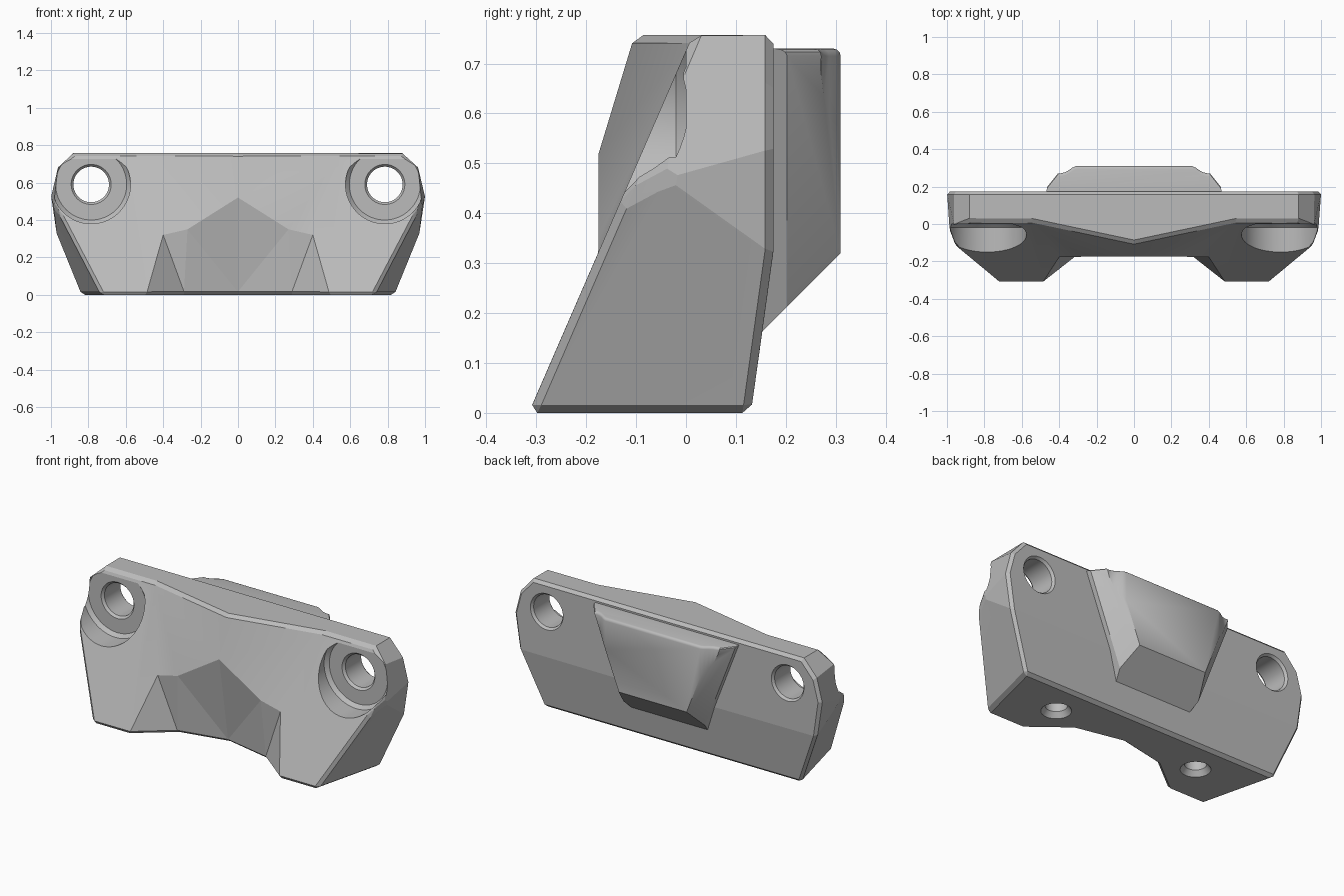
import bpy
import bmesh
from math import sin, cos, tau, radians
from mathutils import Vector

cube = bpy.data.objects.get("Cube")
if cube:
    bpy.data.objects.remove(cube)

grey = bpy.data.materials.new("plain grey")
grey.use_nodes = True
grey.diffuse_color = (0.5, 0.5, 0.5, 1)
grey.node_tree.nodes["Principled BSDF"].inputs["Base Color"].default_value = (0.5, 0.5, 0.5, 1)


def make_object(name, bm):
    bmesh.ops.recalc_face_normals(bm, faces=bm.faces[:])
    mesh = bpy.data.meshes.new(name)
    bm.to_mesh(mesh)
    bm.free()
    mesh.materials.append(grey)
    obj = bpy.data.objects.new(name, mesh)
    bpy.context.collection.objects.link(obj)
    return obj


def activate(obj):
    bpy.ops.object.select_all(action='DESELECT')
    obj.select_set(True)
    bpy.context.view_layer.objects.active = obj


def lathe(name, profile, place, segments=64):
    """Closed solid of revolution; place(u, v, along) maps to model space."""
    bm = bmesh.new()
    rings = [[bm.verts.new(place(r * cos(tau * i / segments), r * sin(tau * i / segments), t))
              for i in range(segments)] for r, t in profile]
    for a, b in zip(rings, rings[1:]):
        for i in range(segments):
            j = (i + 1) % segments
            bm.faces.new((a[i], a[j], b[j], b[i]))
    bm.faces.new(rings[0])
    bm.faces.new(rings[-1])
    return make_object(name, bm)


def cut(target, cutter):
    cutter.hide_render = True
    activate(target)
    mod = target.modifiers.new("cut", 'BOOLEAN')
    mod.operation, mod.solver, mod.object = 'DIFFERENCE', 'EXACT', cutter
    bpy.ops.object.modifier_apply(modifier=mod.name)
    bpy.data.objects.remove(cutter)


# Faceted body: named corners of one half, mirrored across x
TOP = 0.757
corners = {
    "mid_foot": (0, -0.09, 0), "mid_nose": (0, -0.175, 0.52), "mid_brow": (0, -0.103, TOP),
    "mid_back_top": (0, 0.175, TOP), "mid_back": (0, 0.175, 0.32), "mid_heel": (0, 0.13, 0),
    "arch_foot": (0.28, -0.15, 0), "toe_in": (0.49, -0.315, 0), "toe_out": (0.73, -0.315, 0),
    "heel": (0.84, 0.13, 0), "arch_tip": (0.40, -0.176, 0.32), "arch_knee": (0.27, -0.175, 0.35),
    "brow": (0.55, 0.0135, TOP), "top_front": (0.88, 0.0135, TOP),
    "shoulder_front": (0.96, -0.0155, 0.69), "hip_front": (0.95, -0.133, 0.42),
    "hip_mid": (0.985, -0.04, 0.47), "hip_back": (0.97, 0.175, 0.32),
    "side_back": (1.0, 0.175, 0.53), "shoulder_back": (0.965, 0.175, 0.66),
    "top_back": (0.88, 0.175, TOP),
}
half_faces = [
    "mid_foot arch_knee mid_nose", "mid_foot arch_foot arch_knee",
    "arch_foot arch_tip arch_knee", "arch_foot toe_in arch_tip",
    "toe_in toe_out hip_front shoulder_front top_front brow arch_tip",
    "arch_tip brow arch_knee", "arch_knee brow mid_nose", "mid_nose brow mid_brow",
    "mid_brow brow top_front top_back mid_back_top",
    "top_front shoulder_front shoulder_back top_back",
    "shoulder_front hip_front hip_mid", "shoulder_front hip_mid side_back shoulder_back",
    "toe_out heel hip_back hip_mid", "toe_out hip_mid hip_front", "hip_mid hip_back side_back",
    "mid_back_top top_back shoulder_back side_back hip_back mid_back",
    "mid_back hip_back heel mid_heel",
    "mid_foot arch_foot toe_in toe_out heel mid_heel",
]
bm = bmesh.new()
for side in (1, -1):
    verts = {n: bm.verts.new((side * x, y, z)) for n, (x, y, z) in corners.items()}
    for names in half_faces:
        bm.faces.new([verts[n] for n in names.split()])
bmesh.ops.remove_doubles(bm, verts=bm.verts[:], dist=0.0005)
bmesh.ops.recalc_face_normals(bm, faces=bm.faces[:])


def on_rim(edge):
    a, b = (v.co for v in edge.verts)
    mid = (a + b) / 2
    same_side = (a.y > 0.1) == (b.y > 0.1)
    outer = abs(mid.x) > 0.7 or mid.z > 0.7 or mid.z < 0.001
    return edge.calc_face_angle(0) > radians(25) and outer and (same_side or mid.z < 0.001)


# Small chamfer round the front, back and bottom rims
bmesh.ops.bevel(bm, geom=[e for e in bm.edges if on_rim(e)], offset=0.017,
                segments=1, affect='EDGES', clamp_overlap=True)
body = make_object("body", bm)

# Counterbored bolt holes and countersunk holes underneath
bolt = [(0.21, -0.5), (0.21, -0.02), (0.19, 0), (0.107, 0), (0.095, 0.014),
        (0.095, 0.161), (0.107, 0.176), (0.107, 0.3)]
screw = [(0.08, -0.1), (0.08, 0), (0.058, 0.03), (0.058, 0.3)]
for s in (1, -1):
    cut(body, lathe("bolt_cutter", bolt, lambda u, v, t: (s * 0.785 + u, t, 0.59 + v)))
    cut(body, lathe("screw_cutter", screw, lambda u, v, t: (s * 0.47 + u, v - 0.065, t)))

activate(body)
bpy.ops.object.shade_smooth_by_angle(angle=radians(7))
# Soften the folds that fan up the nose
for e in body.data.edges:
    a, b = sorted((body.data.vertices[i].co for i in e.vertices), key=lambda c: c.z)
    if b.z > 0.7 and 0.3 < a.z < 0.55 and a.y < 0 and max(abs(a.x), abs(b.x)) < 0.56:
        e.use_edge_sharp = False

# Rear block: curled-ear profile extruded upward, then trimmed by planes
half = [(0.31, 0.31), (0.33, 0.301), (0.35, 0.287), (0.37, 0.276), (0.395, 0.27),
        (0.42, 0.273), (0.44, 0.284), (0.455, 0.288), (0.466, 0.28), (0.5, 0.19), (0.5, 0.12)]
outline = half[::-1] + [(-x, y) for x, y in half]
bm = bmesh.new()
base = bm.faces.new([bm.verts.new((x, y, 0.05)) for x, y in outline])
new = bmesh.ops.extrude_face_region(bm, geom=[base])["geom"]
bmesh.ops.translate(bm, vec=(0, 0, 0.68), verts=[g for g in new if isinstance(g, bmesh.types.BMVert)])


def trim(point, normal):
    geom = bm.verts[:] + bm.edges[:] + bm.faces[:]
    bmesh.ops.bisect_plane(bm, geom=geom, plane_co=point, plane_no=Vector(normal).normalized(),
                           clear_outer=True, dist=0.00001)
    bmesh.ops.holes_fill(bm, edges=[e for e in bm.edges if e.is_boundary], sides=0)


trim((0, 0.31, 0.32), (0, 1, -1))
for s in (1, -1):
    trim((s * 0.466, 0.2, 0.73), (s, 0.05, -0.388))
    trim((s * 0.488, 0.175, 0.73), (s, 0.8, -0.388))
bmesh.ops.recalc_face_normals(bm, faces=bm.faces[:])
rim = [e for e in bm.edges if all(v.co.z > 0.729 and v.co.y > 0.2 for v in e.verts)]
bmesh.ops.bevel(bm, geom=rim, offset=0.015, segments=3, profile=0.5, affect='EDGES',
                clamp_overlap=True)
block = make_object("rear_block", bm)
activate(block)
bpy.ops.object.shade_smooth_by_angle(angle=radians(32))
